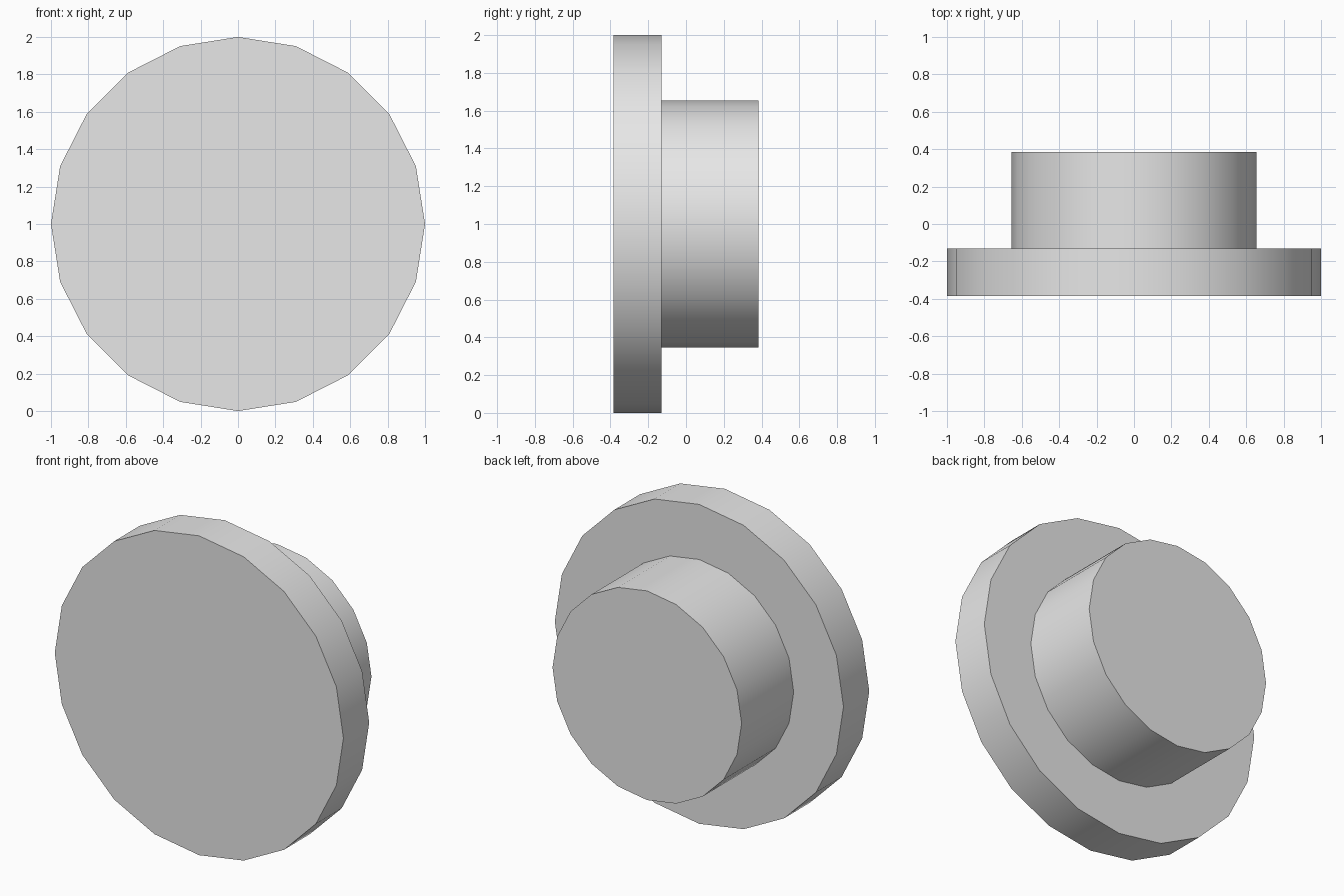
import bpy
import math

cube = bpy.data.objects.get("Cube")
if cube:
    bpy.data.objects.remove(cube, do_unlink=True)

# One plain grey for the whole part
GREY = (0.8, 0.8, 0.8, 1.0)
grey = bpy.data.materials.new("plain_grey")
grey.use_nodes = True
grey.diffuse_color = GREY
for node in grey.node_tree.nodes:
    if node.type == 'BSDF_PRINCIPLED':
        node.inputs["Base Color"].default_value = GREY


def disc(name, radius, y_front, y_back):
    """Twenty-sided cylinder lying along y, smooth rim and sharp caps."""
    bpy.ops.mesh.primitive_cylinder_add(
        vertices=20, radius=radius, depth=y_back - y_front,
        location=(0, (y_front + y_back) / 2, 1),
        rotation=(math.pi / 2, 0, 0))
    obj = bpy.context.object
    obj.name = obj.data.name = name
    obj.data.materials.append(grey)
    bpy.ops.object.transform_apply(location=False, rotation=True, scale=False)
    bpy.ops.object.shade_smooth_by_angle(angle=math.radians(30))
    return obj


# Wide front flange and narrower hub behind it
disc("front_flange", 1.0, -0.385, -0.13)
disc("rear_hub", 0.655, -0.13, 0.385)
